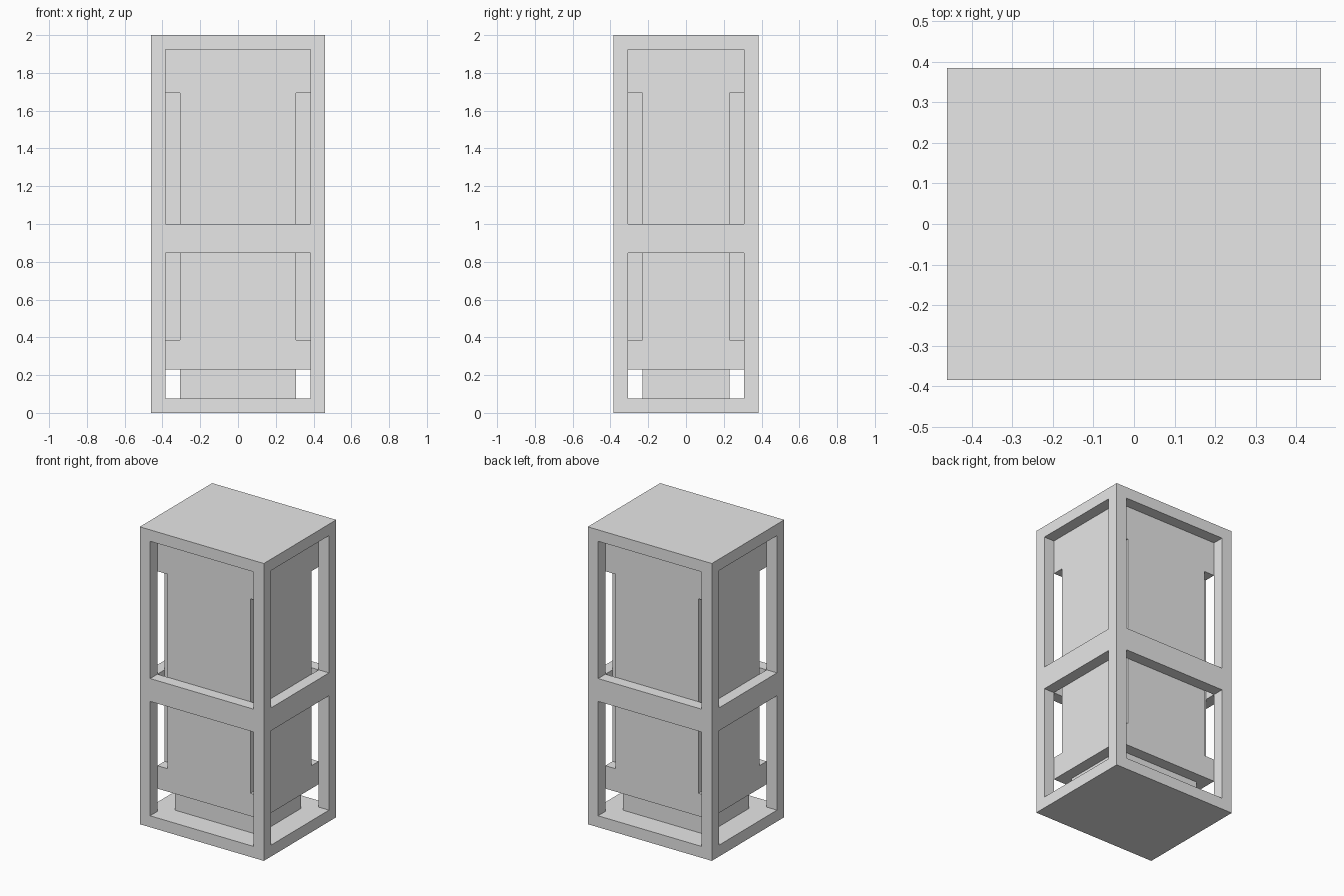
import bpy
import bmesh
from mathutils import Matrix, Vector

old = bpy.data.objects.get("Cube")
if old:
    bpy.data.objects.remove(old, do_unlink=True)

U = 1 / 13  # frame bar thickness; all sizes are whole multiples of it

grey = bpy.data.materials.new("plain grey")
grey.use_nodes = True
grey.diffuse_color = (0.8, 0.8, 0.8, 1)
grey.node_tree.nodes["Principled BSDF"].inputs["Base Color"].default_value = (0.8, 0.8, 0.8, 1)


def prism(name, outline, z0, z1):
    """Extrude a closed outline, given in bar units, from z0 to z1."""
    bm = bmesh.new()
    face = bm.faces.new([bm.verts.new((x * U, y * U, z0 * U)) for x, y in outline])
    top = bmesh.ops.extrude_face_region(bm, geom=[face])["geom"]
    bmesh.ops.translate(bm, vec=(0, 0, (z1 - z0) * U),
                        verts=[v for v in top if isinstance(v, bmesh.types.BMVert)])
    bmesh.ops.recalc_face_normals(bm, faces=bm.faces)
    mesh = bpy.data.meshes.new(name)
    bm.to_mesh(mesh)
    bm.free()
    mesh.materials.append(grey)
    obj = bpy.data.objects.new(name, mesh)
    bpy.context.collection.objects.link(obj)
    return obj


def rect(hx, hy):
    return [(-hx, -hy), (hx, -hy), (hx, hy), (-hx, hy)]


def cross(hx, hy):
    """Rectangle with a one-unit square notch in each corner."""
    a, b = hx - 1, hy - 1
    return [(-a, -hy), (a, -hy), (a, -b), (hx, -b), (hx, b), (a, b),
            (a, hy), (-a, hy), (-a, b), (-hx, b), (-hx, -b), (-a, -b)]


def cut(target, cutter):
    mod = target.modifiers.new("openings", 'BOOLEAN')
    mod.operation = 'DIFFERENCE'
    mod.solver = 'EXACT'
    mod.object = cutter
    cutter.hide_render = True
    cutter.hide_set(True)
    with bpy.context.temp_override(object=target, active_object=target):
        bpy.ops.object.modifier_apply(modifier=mod.name)
    bpy.data.objects.remove(cutter, do_unlink=True)


# Outer frame: solid floor and roof, corner posts and a middle rail
frame = prism("frame", rect(6, 5), 0, 26)
cut(frame, prism("core_cutter", rect(5, 4), 1, 25))
for z0, z1 in ((1, 11), (13, 25)):
    cut(frame, prism("front_opening_cutter", rect(5, 7), z0, z1))
    cut(frame, prism("side_opening_cutter", rect(8, 4), z0, z1))

# Inner body: narrow foot, full lower block, notched middle, full upper block
prism("foot", rect(4, 3), 1, 3)
prism("lower_block", rect(5, 4), 3, 5)
prism("notched_body", cross(5, 4), 5, 22)
prism("upper_block", rect(5, 4), 22, 25)
